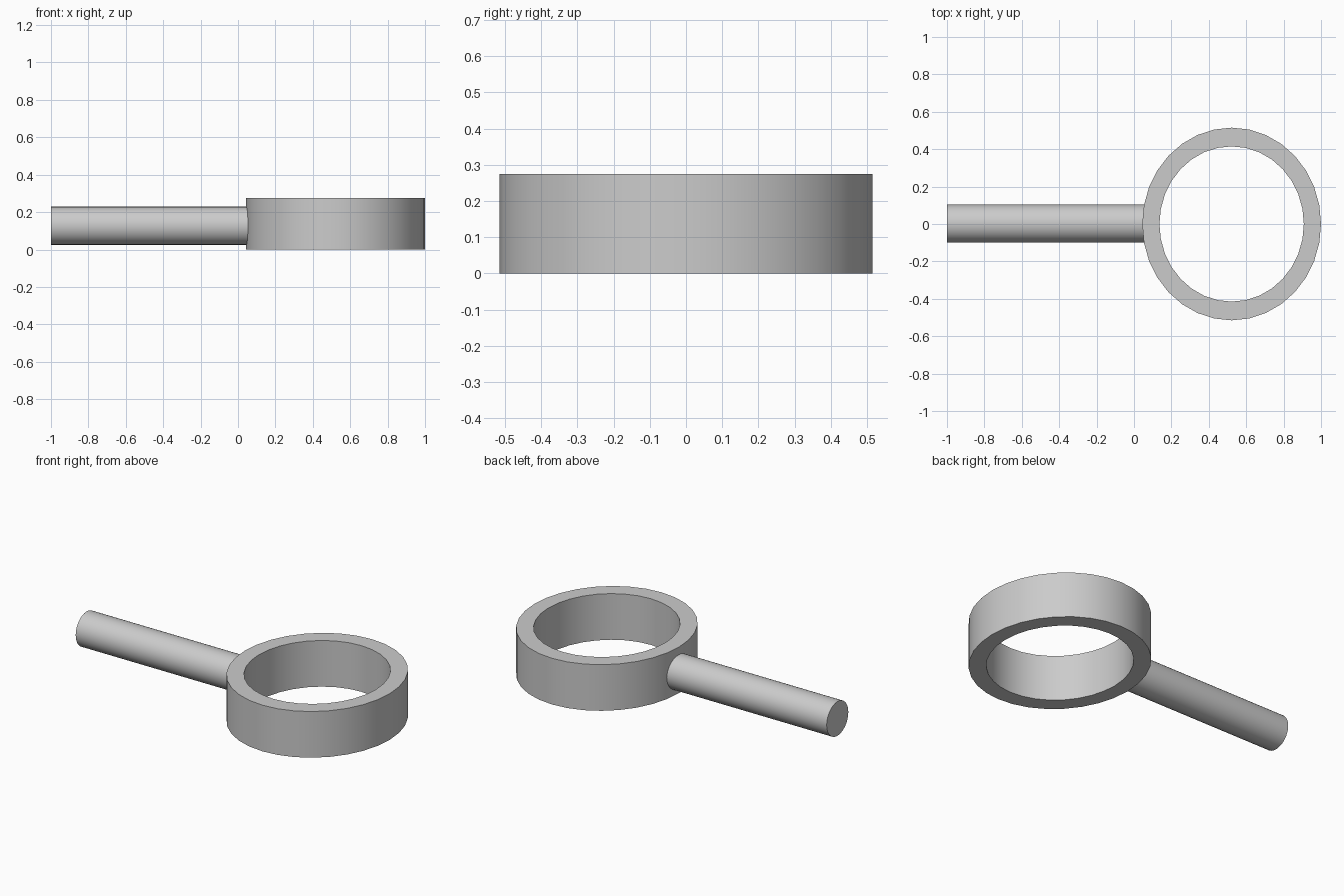
import bpy, bmesh, math
from mathutils import Matrix, Vector

cube = bpy.data.objects.get("Cube")
if cube:
    bpy.data.objects.remove(cube, do_unlink=True)

SIDES = 32

# Single plain grey
grey = bpy.data.materials.new("plain_grey")
grey.use_nodes = True
colour = (0.6, 0.6, 0.6, 1)
grey.diffuse_color = colour
grey.node_tree.nodes["Principled BSDF"].inputs["Base Color"].default_value = colour


def add_part(name, bm):
    bmesh.ops.recalc_face_normals(bm, faces=bm.faces)
    mesh = bpy.data.meshes.new(name)
    bm.to_mesh(mesh)
    bm.free()
    mesh.materials.append(grey)
    obj = bpy.data.objects.new(name, mesh)
    bpy.context.collection.objects.link(obj)
    bpy.ops.object.select_all(action="DESELECT")
    obj.select_set(True)
    bpy.context.view_layer.objects.active = obj
    bpy.ops.object.shade_smooth_by_angle(angle=math.radians(30))


# Oval ring: two loops bridged into a flat band, then raised
bm = bmesh.new()
for rx, ry in ((0.478, 0.515), (0.386, 0.415)):
    oval = Matrix.Translation((0.522, 0, 0)) @ Matrix.Diagonal((rx, ry, 1, 1))
    bmesh.ops.create_circle(bm, segments=SIDES, radius=1, matrix=oval)
bmesh.ops.bridge_loops(bm, edges=bm.edges[:])
raised = bmesh.ops.extrude_face_region(bm, geom=bm.faces[:], use_keep_orig=True)
top = [v for v in raised["geom"] if isinstance(v, bmesh.types.BMVert)]
bmesh.ops.translate(bm, verts=top, vec=Vector((0, 0, 0.275)))
add_part("oval_ring", bm)

# Round handle, its inner end buried in the ring wall
bm = bmesh.new()
start, end = -1.0, 0.09
lie_down = Matrix.Translation(((start + end) / 2, 0.002, 0.127)) @ Matrix.Rotation(math.pi / 2, 4, "Y")
bmesh.ops.create_cone(bm, cap_ends=True, segments=SIDES, radius1=0.102, radius2=0.102,
                      depth=end - start, matrix=lie_down)
add_part("handle", bm)
